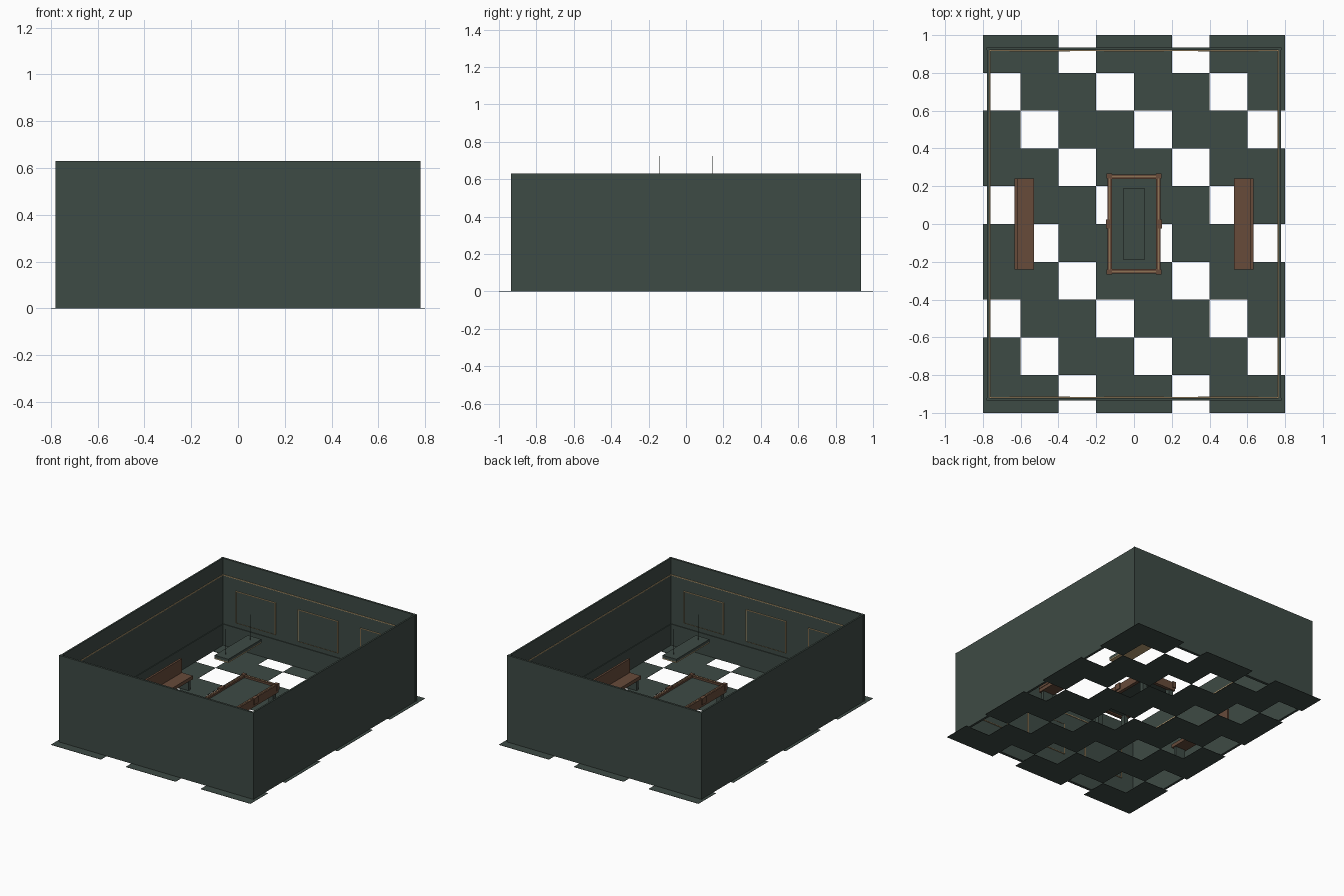
import bpy
import bmesh
from mathutils import Matrix, Vector

if "Cube" in bpy.data.objects:
    bpy.data.objects.remove(bpy.data.objects["Cube"], do_unlink=True)


def material(name, rgb):
    m = bpy.data.materials.new(name)
    m.use_nodes = True
    m.diffuse_color = (*rgb, 1)
    m.node_tree.nodes["Principled BSDF"].inputs["Base Color"].default_value = (*rgb, 1)
    return m


slate = material("dark slate green", (0.048, 0.069, 0.059))
wood = material("brown wood", (0.135, 0.07, 0.042))
gold = material("pale gold", (0.48, 0.34, 0.17))


def boxes(name, mat, spans):
    """One object made of boxes, each given as its x, y and z ranges."""
    bm = bmesh.new()
    for span in spans:
        lo, hi = (Vector(c) for c in zip(*span))
        place = Matrix.Translation((lo + hi) / 2) @ Matrix.Diagonal((*(hi - lo), 1))
        bmesh.ops.create_cube(bm, size=1, matrix=place)
    mesh = bpy.data.meshes.new(name)
    bm.to_mesh(mesh)
    bm.free()
    mesh.materials.append(mat)
    ob = bpy.data.objects.new(name, mesh)
    bpy.context.collection.objects.link(ob)
    return ob


def mirrored(axes, span):
    """The box and its mirror copies across the given axes."""
    out = [span]
    for a in axes:
        out += [tuple((-r[1], -r[0]) if i == a else r for i, r in enumerate(s)) for s in out]
    return out


def ring(x, y, w, z):
    """Rectangular border of width w with outer half sizes x and y."""
    return (mirrored([0], ((x - w, x), (-y, y), z))
            + mirrored([1], ((-x + w, x - w), (y - w, y), z)))


# Floor tiles, every third one left open along the diagonals
T = 0.2
tiles = []
for row in range(10):
    for col in range(8):
        if (col - row) % 3 != 2:
            x, y = -0.8 + col * T, 1 - row * T
            tiles.append(((x, x + T), (y - T, y), (0, 0.002)))
boxes("floor_tiles", slate, tiles)

# Room shell
WX, WY, WH = 0.765, 0.92, 0.63
boxes("end_walls", slate, mirrored([1], ((-0.78, 0.78), (WY, 0.935), (0, WH))))
boxes("side_walls", slate, mirrored([0], ((WX, 0.777), (-WY, WY), (0, WH))))
boxes("wainscot", slate, ring(WX, WY, 0.005, (0, 0.155)))
boxes("wall_rail", gold, ring(WX, WY, 0.004, (0.507, 0.513)))

# Three framed panels on each end wall
frames, panels = [], []
for cx in (-0.5, 0, 0.5):
    x0, x1, z0, z1, w = cx - 0.16, cx + 0.16, 0.19, 0.42, 0.006
    depth = (WY - 0.008, WY)
    for span in [((x0, x0 + w), depth, (z0, z1)), ((x1 - w, x1), depth, (z0, z1)),
                 ((x0, x1), depth, (z0, z0 + 0.003)), ((x0, x1), depth, (z1 - 0.003, z1))]:
        frames += mirrored([1], span)
    panels += mirrored([1], ((x0 + w, x1 - w), (WY - 0.006, WY), (z0 + 0.003, z1 - 0.003)))
boxes("picture_frames", gold, frames)
boxes("picture_panels", slate, panels)

# Benches along both side walls
boxes("bench_seats", wood, mirrored([0], ((0.53, 0.63), (-0.24, 0.24), (0.075, 0.1))))
boxes("bench_backs", wood, mirrored([0], ((0.618, 0.633), (-0.24, 0.24), (0.1, 0.2))))
boxes("bench_legs", slate, mirrored([0, 1], ((0.54, 0.62), (0.205, 0.225), (0.002, 0.075))))

# Game table
boxes("table_bed", slate, [((-0.12, 0.12), (-0.245, 0.245), (0.16, 0.197))])
boxes("table_rails", wood, ring(0.14, 0.262, 0.024, (0.15, 0.21)))
boxes("table_inlay", gold, ring(0.13, 0.252, 0.003, (0.208, 0.212)))
boxes("table_legs", slate, mirrored([0, 1], ((0.095, 0.13), (0.215, 0.25), (0.002, 0.16))))
boxes("corner_pockets", wood, mirrored([0, 1], ((0.117, 0.145), (0.24, 0.268), (0.17, 0.215))))
boxes("side_pockets", wood, mirrored([0], ((0.122, 0.148), (-0.024, 0.024), (0.17, 0.215))))

# Hanging lamp over the table, with a glowing underside
boxes("lamp_shade", slate, [((-0.055, 0.055), (-0.19, 0.19), (0.52, 0.54))])
boxes("lamp_underside", gold, [((-0.055, 0.055), (-0.19, 0.19), (0.513, 0.52))])
boxes("lamp_rods", slate, mirrored([1], ((-0.0005, 0.0005), (0.14, 0.142), (0.54, 0.725))))
